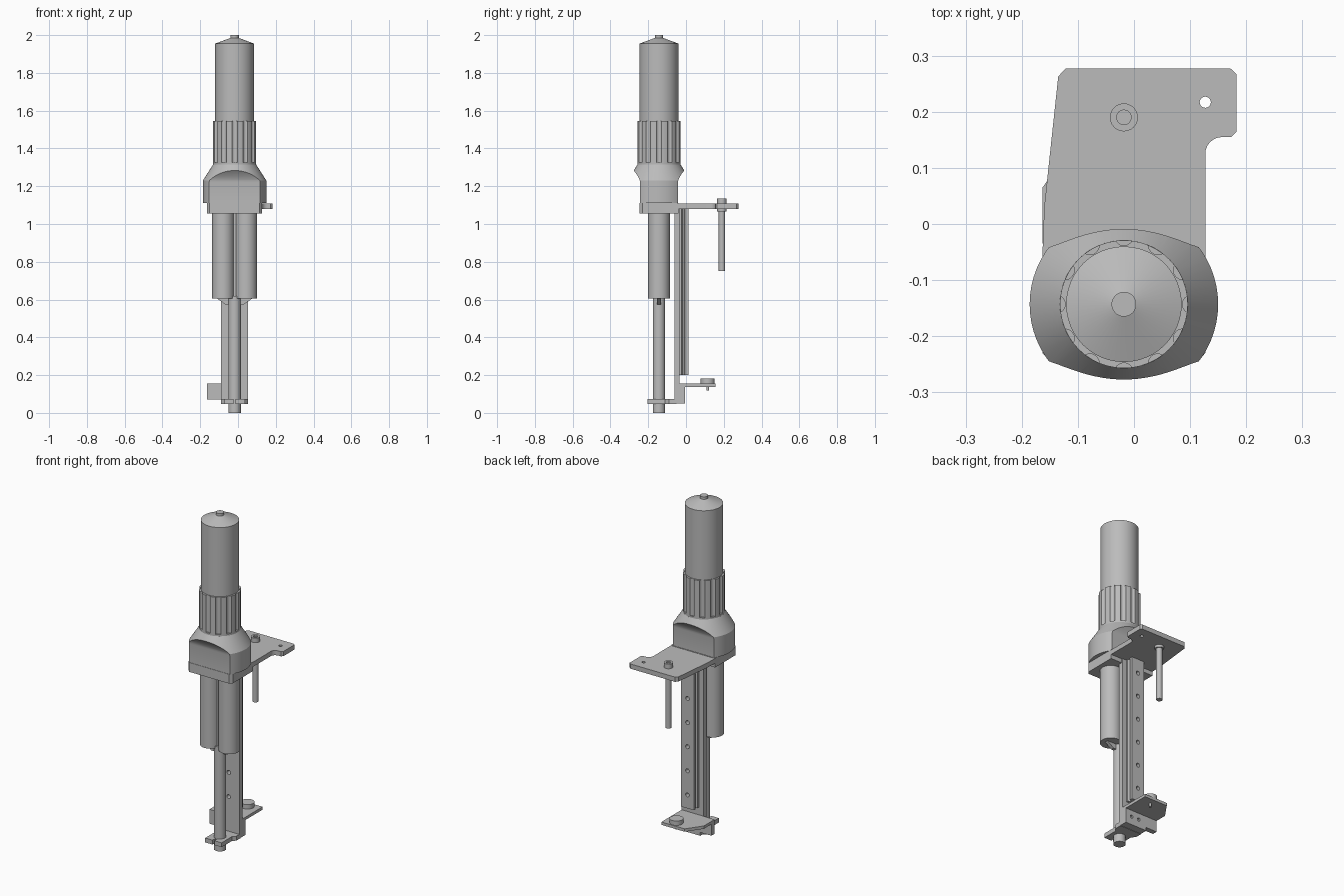
import bpy
import bmesh
import math
from mathutils import Matrix, Vector

cube = bpy.data.objects.get("Cube")
if cube:
    bpy.data.objects.remove(cube, do_unlink=True)

AX, AY = -0.018, -0.143  # main tool axis

metal = bpy.data.materials.new("plain grey")
metal.use_nodes = True
GREY = (0.5, 0.5, 0.5, 1)
metal.diffuse_color = GREY
metal.node_tree.nodes["Principled BSDF"].inputs["Base Color"].default_value = GREY
parts = []


def finish(name, bm, keep=True):
    bmesh.ops.recalc_face_normals(bm, faces=bm.faces)
    mesh = bpy.data.meshes.new(name)
    bm.to_mesh(mesh)
    bm.free()
    ob = bpy.data.objects.new(name, mesh)
    bpy.context.collection.objects.link(ob)
    mesh.materials.append(metal)
    if keep:
        parts.append(ob)
    return ob


def prism(name, outline, lo, hi, axis="z", keep=True):
    """Extrude an outline along z (xy outline) or along x (yz outline)."""
    bm = bmesh.new()
    place = (lambda a, b: (a, b, lo)) if axis == "z" else (lambda a, b: (lo, a, b))
    face = bm.faces.new([bm.verts.new(place(a, b)) for a, b in outline])
    grown = bmesh.ops.extrude_face_region(bm, geom=[face])
    step = Vector((0, 0, hi - lo)) if axis == "z" else Vector((hi - lo, 0, 0))
    bmesh.ops.translate(bm, vec=step, verts=[v for v in grown["geom"] if isinstance(v, bmesh.types.BMVert)])
    return finish(name, bm, keep)


def box(name, x, y, z):
    return prism(name, [(x[0], y[0]), (x[1], y[0]), (x[1], y[1]), (x[0], y[1])], *z)


def turned(name, profile, x=AX, y=AY, sides=48):
    """Stack of rings given as (radius, height)."""
    bm = bmesh.new()
    rings = []
    for r, z in profile:
        angles = [math.tau * i / sides for i in range(sides)]
        rings.append([bm.verts.new((x + r * math.cos(a), y + r * math.sin(a), z)) for a in angles])
    for low, high in zip(rings, rings[1:]):
        for i in range(sides):
            j = (i + 1) % sides
            bm.faces.new((low[i], low[j], high[j], high[i]))
    bm.faces.new(rings[0][::-1])
    bm.faces.new(rings[-1])
    return finish(name, bm)


def rods(name, radius, length, centres, axis="z", sides=16):
    """Several cylinders in one helper mesh, used for cutting."""
    bm = bmesh.new()
    turn = Matrix.Rotation(math.pi / 2, 4, "X") if axis == "y" else Matrix()
    for c in centres:
        bmesh.ops.create_cone(bm, cap_ends=True, segments=sides, radius1=radius, radius2=radius,
                              depth=length, matrix=Matrix.Translation(c) @ turn)
    return finish(name, bm, keep=False)


def apply_boolean(ob, cutter, operation="DIFFERENCE", remove=True):
    cutter.hide_render = True
    mod = ob.modifiers.new("cut", "BOOLEAN")
    mod.operation = operation
    mod.solver = "EXACT"
    mod.object = cutter
    bpy.context.view_layer.objects.active = ob
    bpy.ops.object.modifier_apply(modifier=mod.name)
    if remove:
        bpy.data.objects.remove(cutter, do_unlink=True)


# Motor body with conical cap and end pin
turned("motor_body", [(0.103, 1.5), (0.103, 1.955), (0.022, 1.985), (0.022, 2.0)])

# Fluted grip
grip = turned("fluted_grip", [(0.114, 1.3), (0.114, 1.545)])
spots = [(AX + 0.121 * math.cos(i * math.pi / 6), AY + 0.121 * math.sin(i * math.pi / 6), 1.455)
         for i in range(12)]
apply_boolean(grip, rods("flute_cutter", 0.0165, 0.26, spots))

# Flared collar, flattened at front and back with a curved run-out
collar = turned("collar", [(0.168, 1.11), (0.168, 1.23), (0.114, 1.315)], sides=64)
side = [(0.1, 1.0), (0.1, 1.22)]
for i in range(1, 7):
    t = i / 6
    side.append((0.1 + 0.04 * t ** 1.6, 1.22 + 0.07 * t))
side.append((0.2, 1.33))
outline = [(AY + w, z) for w, z in side] + [(AY - w, z) for w, z in reversed(side)]
apply_boolean(collar, prism("collar_trim", outline, -0.3, 0.3, "x", False), "INTERSECT")

# Thick foot under the collar
prism("collar_foot", [(-0.163, -0.23), (-0.15, -0.245), (0.114, -0.245), (0.127, -0.23),
                      (0.127, -0.04), (-0.163, -0.04)], 1.055, 1.11)

# Mounting plate with side tab, rounded notch and hole
notch = [(0.157 - 0.03 * math.sin(a), 0.125 + 0.03 * math.cos(a))
         for a in [i * math.pi / 12 for i in range(7)]]
plate = prism("mounting_plate", [(-0.163, -0.05), (-0.16, 0.03), (-0.135, 0.263), (-0.122, 0.277),
                                 (0.172, 0.277), (0.183, 0.267), (0.183, 0.165), (0.173, 0.155)]
              + notch + [(0.127, -0.05)], 1.08, 1.108)
apply_boolean(plate, rods("plate_hole_cutter", 0.01, 0.1, [(0.127, 0.217, 1.09)]))

# Hanging guide rod with its bushing
turned("guide_rod", [(0.017, 0.75), (0.017, 1.08)], y=0.19, sides=24)
turned("rod_bushing", [(0.025, 1.065), (0.025, 1.135), (0.013, 1.135), (0.013, 1.128)], y=0.19, sides=24)

# Twin tubes, web between them and tapered lower web
for name, s in (("left_tube", 1), ("right_tube", -1)):
    turned(name, [(0.058, 0.605), (0.058, 1.06)], x=AX + s * 0.061)
box("tube_web", (AX - 0.012, AX + 0.012), (AY - 0.02, AY + 0.02), (0.605, 1.06))
taper = box("tapered_web", (AX - 0.1, AX + 0.1), (AY - 0.01, AY + 0.01), (0.575, 0.61))
for v in taper.data.vertices:
    if v.co.z < 0.59:
        v.co.x = AX + (v.co.x - AX) * 0.5

# Sliding shaft
turned("shaft", [(0.033, 0), (0.033, 0.62)], sides=32)

# Back plate and waisted linear rail, drilled together
back = box("back_plate", (-0.09, 0.053), (-0.062, -0.035), (0.05, 1.08))
half = [(0.042, -0.035), (0.042, -0.024), (0.028, -0.018), (0.028, -0.01), (0.042, -0.004), (0.042, 0.012)]
rail = prism("linear_rail", [(AX + x, y) for x, y in half] + [(AX - x, y) for x, y in reversed(half)],
             0.2, 1.08)
drill = rods("rail_hole_cutter", 0.012, 0.3, [(AX, -0.03, 0.28 + 0.143 * i) for i in range(6)], "y")
apply_boolean(back, drill, remove=False)
apply_boolean(rail, drill)

# Split clamp around the shaft foot
prism("shaft_clamp", [(-0.09, -0.05), (-0.09, -0.09), (-0.072, -0.11), (-0.072, -0.205), (AX - 0.006, -0.205),
                      (AX - 0.006, -0.16), (AX + 0.006, -0.16), (AX + 0.006, -0.205), (0.036, -0.205),
                      (0.036, -0.11), (0.053, -0.09), (0.053, -0.05)], 0.048, 0.074)

# Lower bracket: upright block, shelf, screw
box("bracket_foot", (-0.09, 0.053), (-0.06, -0.005), (0.05, 0.075))
block = box("bracket_block", (-0.163, 0.053), (-0.035, -0.005), (0.07, 0.14))
apply_boolean(block, rods("block_hole_cutter", 0.01, 0.02, [(AX - 0.02, -0.005, 0.1), (AX + 0.03, -0.005, 0.1)], "y"))
prism("bracket_shelf", [(-0.163, -0.035), (0.053, -0.035), (0.053, 0.155), (-0.1, 0.155), (-0.163, 0.065)],
      0.138, 0.155)
turned("shelf_screw", [(0.007, 0.118), (0.007, 0.15), (0.037, 0.15), (0.037, 0.181)], y=0.115, sides=24)

# Smooth the round parts, keep the edges crisp
bpy.ops.object.select_all(action="DESELECT")
for ob in parts:
    ob.select_set(True)
bpy.context.view_layer.objects.active = parts[0]
bpy.ops.object.shade_smooth_by_angle(angle=math.radians(25))
